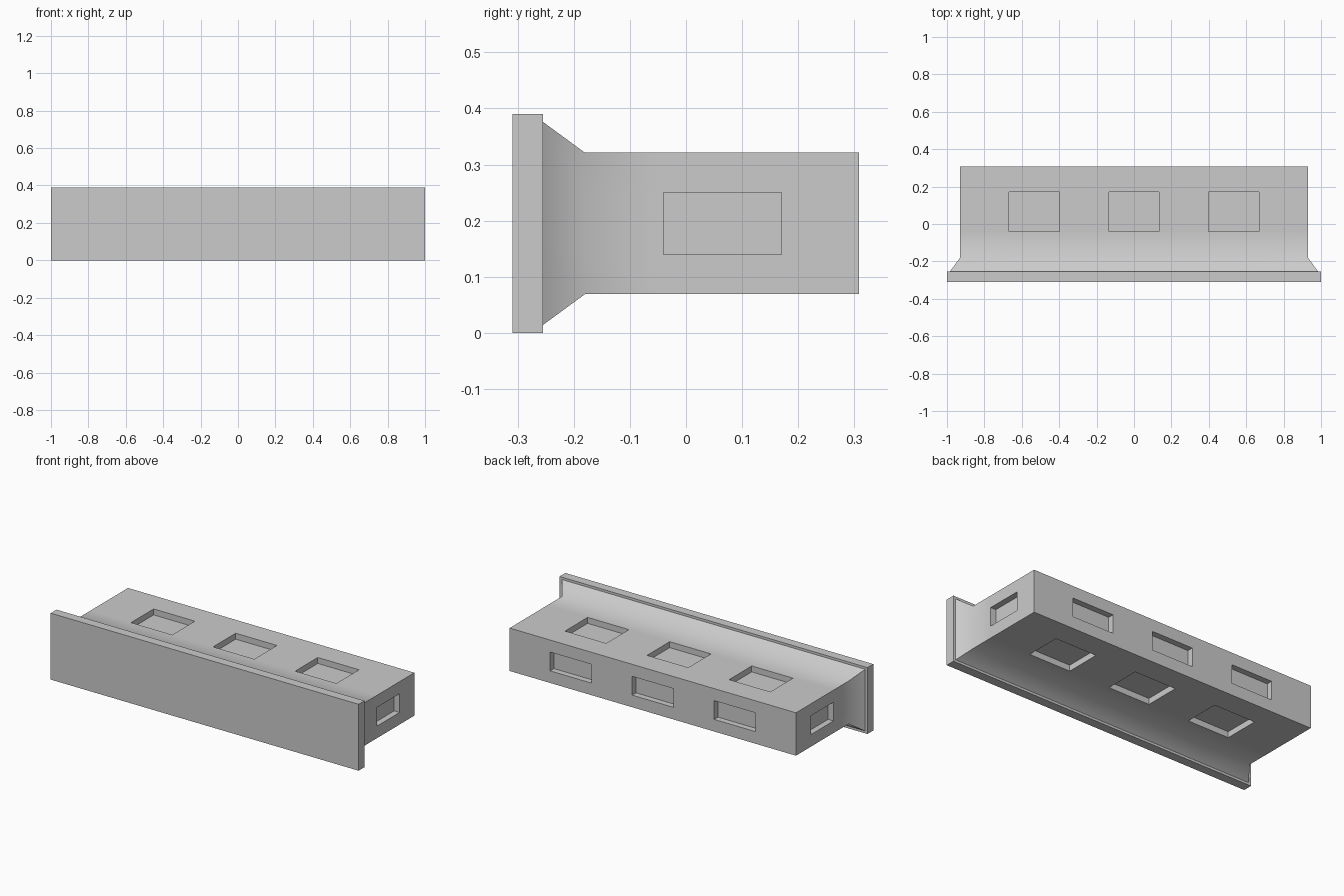
import bpy, bmesh, math
from mathutils import Vector

if "Cube" in bpy.data.objects:
    bpy.data.objects.remove(bpy.data.objects["Cube"])

MID_Z = 0.195
POCKET_X = (-0.533, 0.0, 0.533)      # pocket centres along the length
POCKET_Y, HALF_Y = 0.065, 0.105
HALF_X, HALF_Z, DEPTH = 0.134, 0.055, 0.035
FRONT, NECK, BACK = -0.255, -0.18, 0.308


def add_box(bm, low, high):
    bmesh.ops.create_cube(bm, size=1)
    low, high = Vector(low), Vector(high)
    for v in bm.verts:
        v.co = (low + high) / 2 + v.co * (high - low)


def finish(bm, name):
    bmesh.ops.recalc_face_normals(bm, faces=bm.faces)
    mesh = bpy.data.meshes.new(name)
    bm.to_mesh(mesh)
    bm.free()
    obj = bpy.data.objects.new(name, mesh)
    bpy.context.collection.objects.link(obj)
    return obj


# Front plate
bm = bmesh.new()
add_box(bm, (-1, -0.309, 0), (1, FRONT, 0.39))
finish(bm, "front_plate")

# Body block, cut along the pocket borders
bm = bmesh.new()
add_box(bm, (-0.93, FRONT, MID_Z - 0.126), (0.93, BACK, MID_Z + 0.126))
cuts = [(0, c + s * HALF_X) for c in POCKET_X for s in (-1, 1)]
cuts += [(1, NECK)] + [(1, POCKET_Y + s * HALF_Y) for s in (-1, 1)]
cuts += [(2, MID_Z + s * HALF_Z) for s in (-1, 1)]
for axis, pos in cuts:
    normal = Vector((0, 0, 0))
    normal[axis] = 1
    bmesh.ops.bisect_plane(bm, geom=bm.verts[:] + bm.edges[:] + bm.faces[:],
                           plane_co=normal * pos, plane_no=normal)

# Recessed pockets on top, bottom, back and ends
bm.normal_update()
pockets = []
for f in bm.faces:
    c = f.calc_center_median()
    inside = (any(abs(c.x - x) < 0.01 for x in POCKET_X)
              + (abs(c.y - POCKET_Y) < 0.01) + (abs(c.z - MID_Z) < 0.01))
    if inside == 2 and f.normal.y > -0.5:
        pockets.append(f)
normals = [f.normal.copy() for f in pockets]
new_faces = bmesh.ops.extrude_discrete_faces(bm, faces=pockets)["faces"]
for f, n in zip(new_faces, normals):
    bmesh.ops.translate(bm, verts=f.verts[:], vec=-n * DEPTH)

# Flare the front rim outwards to meet the plate
for v in bm.verts:
    if v.co.y < FRONT + 0.001:
        if abs(v.co.x) > 0.92:
            v.co.x += math.copysign(0.055, v.co.x)
        if abs(v.co.z - MID_Z) > 0.12:
            v.co.z += math.copysign(0.055, v.co.z - MID_Z)
body = finish(bm, "body")

bpy.context.view_layer.objects.active = body
body.select_set(True)
bpy.ops.object.shade_smooth_by_angle(angle=math.radians(45))
